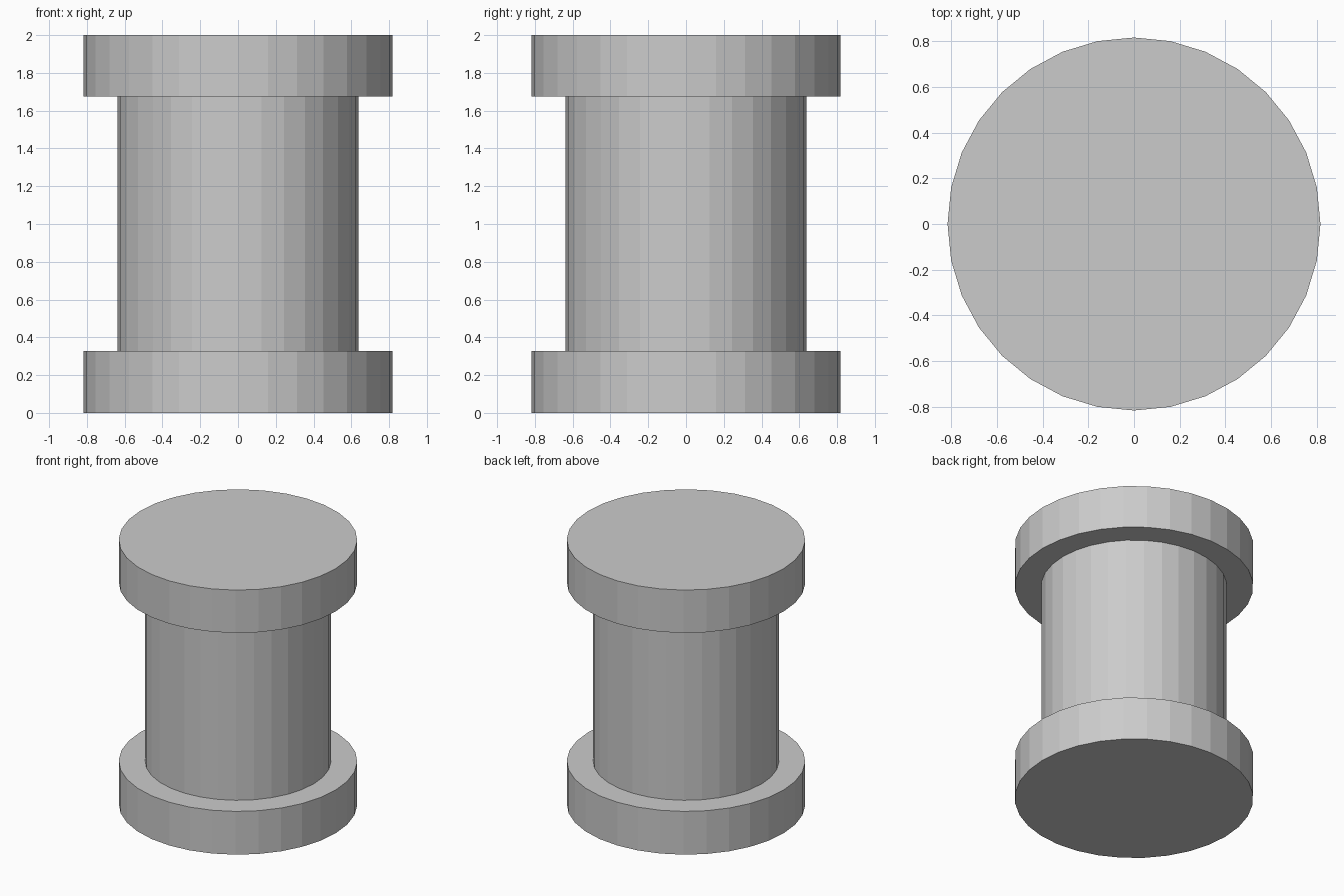
import bpy, bmesh
from math import cos, sin, tau

if "Cube" in bpy.data.objects:
    bpy.data.objects.remove(bpy.data.objects["Cube"])

SIDES = 32
FLANGE_R, SHAFT_R = 0.817, 0.637
LOW_Z, HIGH_Z, TOP_Z = 0.327, 1.676, 2.0

# Outer profile of the spool as (radius, height), bottom to top
profile = [(FLANGE_R, 0), (FLANGE_R, LOW_Z), (SHAFT_R, LOW_Z),
           (SHAFT_R, HIGH_Z), (FLANGE_R, HIGH_Z), (FLANGE_R, TOP_Z)]

bm = bmesh.new()
rings = [[bm.verts.new((r * cos(tau * i / SIDES), r * sin(tau * i / SIDES), z))
          for i in range(SIDES)] for r, z in profile]

# Flange rims, shoulders and shaft wall
for a, b in zip(rings, rings[1:]):
    for i in range(SIDES):
        j = (i + 1) % SIDES
        bm.faces.new((a[i], a[j], b[j], b[i]))

# Flat end caps
bm.faces.new(rings[0][::-1])
bm.faces.new(rings[-1])
bmesh.ops.recalc_face_normals(bm, faces=bm.faces)

mesh = bpy.data.meshes.new("spool")
bm.to_mesh(mesh)
bm.free()
spool = bpy.data.objects.new("spool", mesh)
bpy.context.collection.objects.link(spool)
